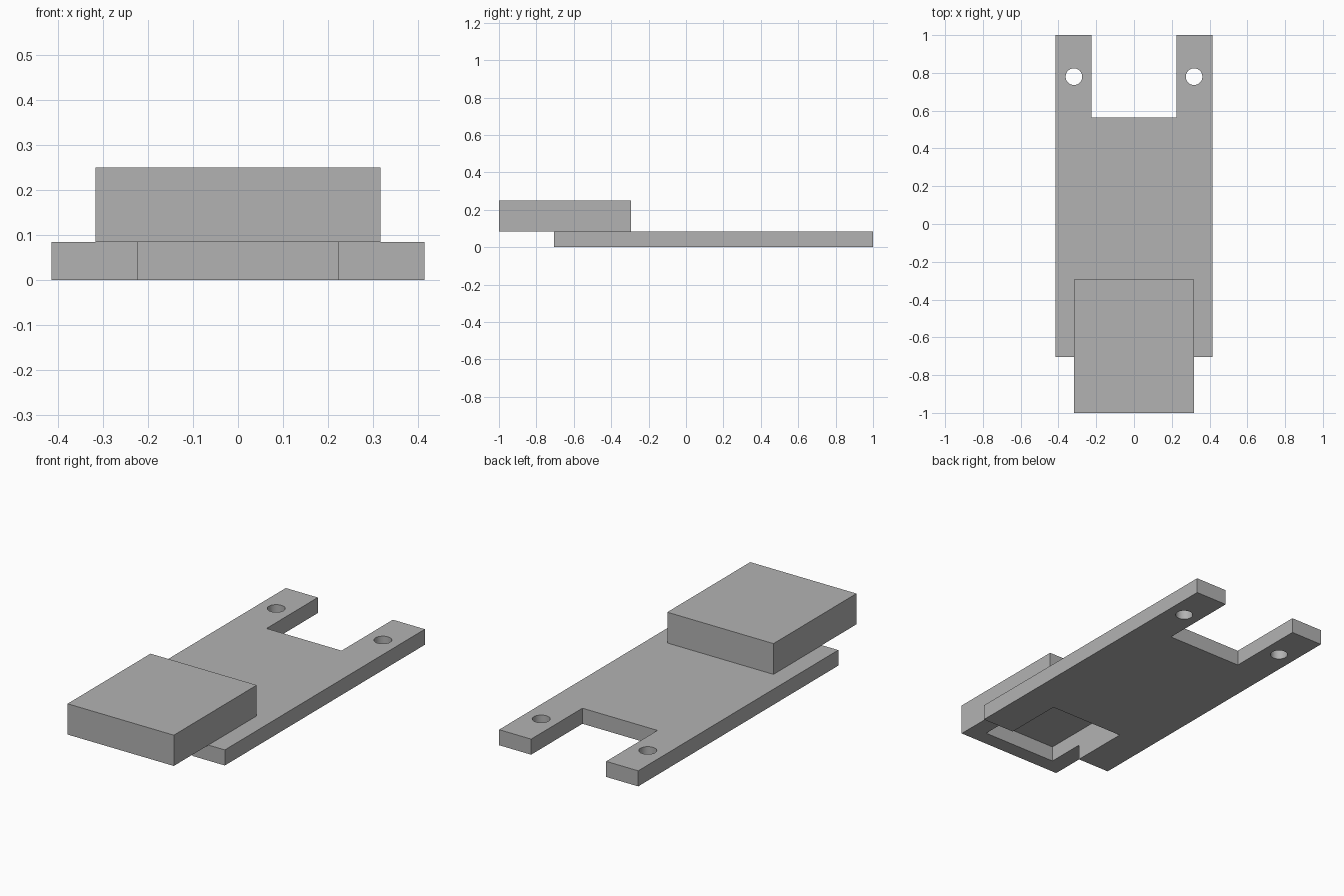
import bpy
import bmesh
from mathutils import Matrix, Vector

cube = bpy.data.objects.get("Cube")
if cube:
    bpy.data.objects.remove(cube, do_unlink=True)

# Single grey finish
GREY = (0.448, 0.448, 0.448, 1.0)
grey = bpy.data.materials.new("plain grey")
grey.use_nodes = True
grey.diffuse_color = GREY
grey.node_tree.nodes["Principled BSDF"].inputs["Base Color"].default_value = GREY


def finish(name, bm):
    mesh = bpy.data.meshes.new(name)
    bm.to_mesh(mesh)
    bm.free()
    mesh.materials.append(grey)
    obj = bpy.data.objects.new(name, mesh)
    bpy.context.collection.objects.link(obj)
    return obj


def box(name, low, high):
    low, high = Vector(low), Vector(high)
    bm = bmesh.new()
    bmesh.ops.create_cube(bm, size=1)
    bmesh.ops.scale(bm, vec=high - low, verts=bm.verts)
    bmesh.ops.translate(bm, vec=(low + high) / 2, verts=bm.verts)
    return finish(name, bm)


def cylinder(name, centre, radius, depth):
    bm = bmesh.new()
    bmesh.ops.create_cone(bm, cap_ends=True, segments=48, radius1=radius,
                          radius2=radius, depth=depth,
                          matrix=Matrix.Translation(centre))
    return finish(name, bm)


def cut(obj, cutters):
    for cutter in cutters:
        cutter.hide_render = True
        mod = obj.modifiers.new("cut", 'BOOLEAN')
        mod.operation = 'DIFFERENCE'
        mod.solver = 'EXACT'
        mod.object = cutter
    graph = bpy.context.evaluated_depsgraph_get()
    mesh = bpy.data.meshes.new_from_object(obj.evaluated_get(graph))
    obj.modifiers.clear()
    obj.data = mesh


THICK = 0.084   # base plate thickness
SLOT = 0.222    # half width of the openings

# Main parts
base_plate = box("base_plate", (-0.415, -0.705, 0), (0.415, 1, THICK))
housing = box("housing", (-0.317, -1, THICK), (0.317, -0.293, 0.25))

# Pocket runs up through the plate front into the hollow housing
pocket = box("pocket_cutter", (-SLOT, -0.917, -0.1), (SLOT, -0.38, 0.167))
notch = box("rear_notch_cutter", (-SLOT - 0.002, 0.563, -0.1), (SLOT + 0.002, 1.2, 0.3))
holes = [cylinder("hole_cutter", (side * 0.318, 0.78, 0), 0.044, 0.5)
         for side in (-1, 1)]

cut(base_plate, [pocket, notch] + holes)
cut(housing, [pocket])
for cutter in [pocket, notch] + holes:
    bpy.data.objects.remove(cutter, do_unlink=True)

# Smooth hole walls, crisp edges elsewhere
for obj in bpy.context.view_layer.objects:
    obj.select_set(obj in (base_plate, housing))
bpy.context.view_layer.objects.active = base_plate
bpy.ops.object.shade_smooth_by_angle()
